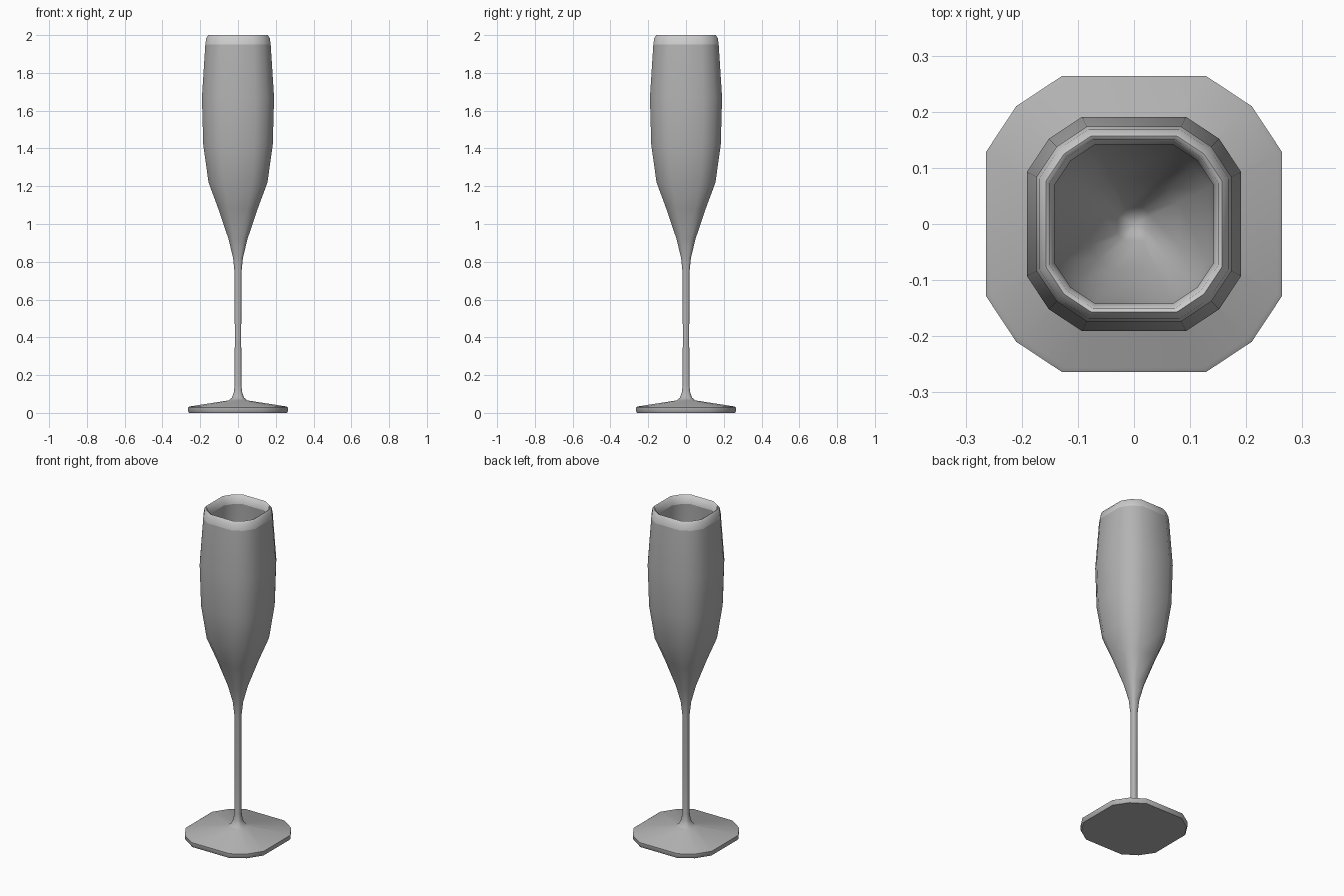
import bpy, bmesh, math

if "Cube" in bpy.data.objects:
    bpy.data.objects.remove(bpy.data.objects["Cube"])

# Rounded-square 12-sided cross-section, unit half-width
SECTION = [(sx * x, sy * y) for x, y in ((1, .485), (.795, .795), (.485, 1))
           for sx in (1, -1) for sy in (1, -1)]
SECTION.sort(key=lambda p: math.atan2(p[1], p[0]))


def loft(name, profile, grey, angle):
    """Sweep a (half-width, height) profile around the cross-section."""
    bm = bmesh.new()
    rings = []
    for r, z in profile:
        if r == 0:
            rings.append([bm.verts.new((0, 0, z))] * 12)
        else:
            rings.append([bm.verts.new((x * r, y * r, z)) for x, y in SECTION])
    for a, b in zip(rings, rings[1:]):
        for i in range(12):
            j = (i + 1) % 12
            bm.faces.new(list(dict.fromkeys((a[i], a[j], b[j], b[i]))))
    me = bpy.data.meshes.new(name)
    bm.to_mesh(me)
    bm.free()
    mat = bpy.data.materials.new(name + "_grey")
    mat.diffuse_color = (grey, grey, grey, 1)
    mat.use_nodes = True
    mat.node_tree.nodes["Principled BSDF"].inputs["Base Color"].default_value = mat.diffuse_color
    me.materials.append(mat)
    ob = bpy.data.objects.new(name, me)
    bpy.context.collection.objects.link(ob)
    bpy.ops.object.select_all(action='DESELECT')
    ob.select_set(True)
    bpy.context.view_layer.objects.active = ob
    bpy.ops.object.shade_smooth_by_angle(angle=math.radians(angle))
    return ob


# Foot, stem and hollow bowl in one continuous wall (outside up, inside down)
loft("glass_body", [
    (0, 0), (.259, 0), (.264, .009), (.264, .029), (.256, .034),
    (.05, .066), (.033, .08), (.023, .105), (.018, .145), (.017, .4),
    (.018, .74), (.026, .82), (.05, .92), (.104, 1.08), (.156, 1.22),
    (.184, 1.42), (.191, 1.67), (.173, 1.95),
    (.145, 1.95), (.165, 1.67), (.158, 1.42), (.132, 1.22),
    (.08, 1.08), (.03, .96), (0, .93)], .45, 50)

# Paler rounded lip
loft("rim", [
    (.1735, 1.949), (.168, 1.985), (.157, 2.0),
    (.150, 1.996), (.142, 1.949)], .85, 75)
